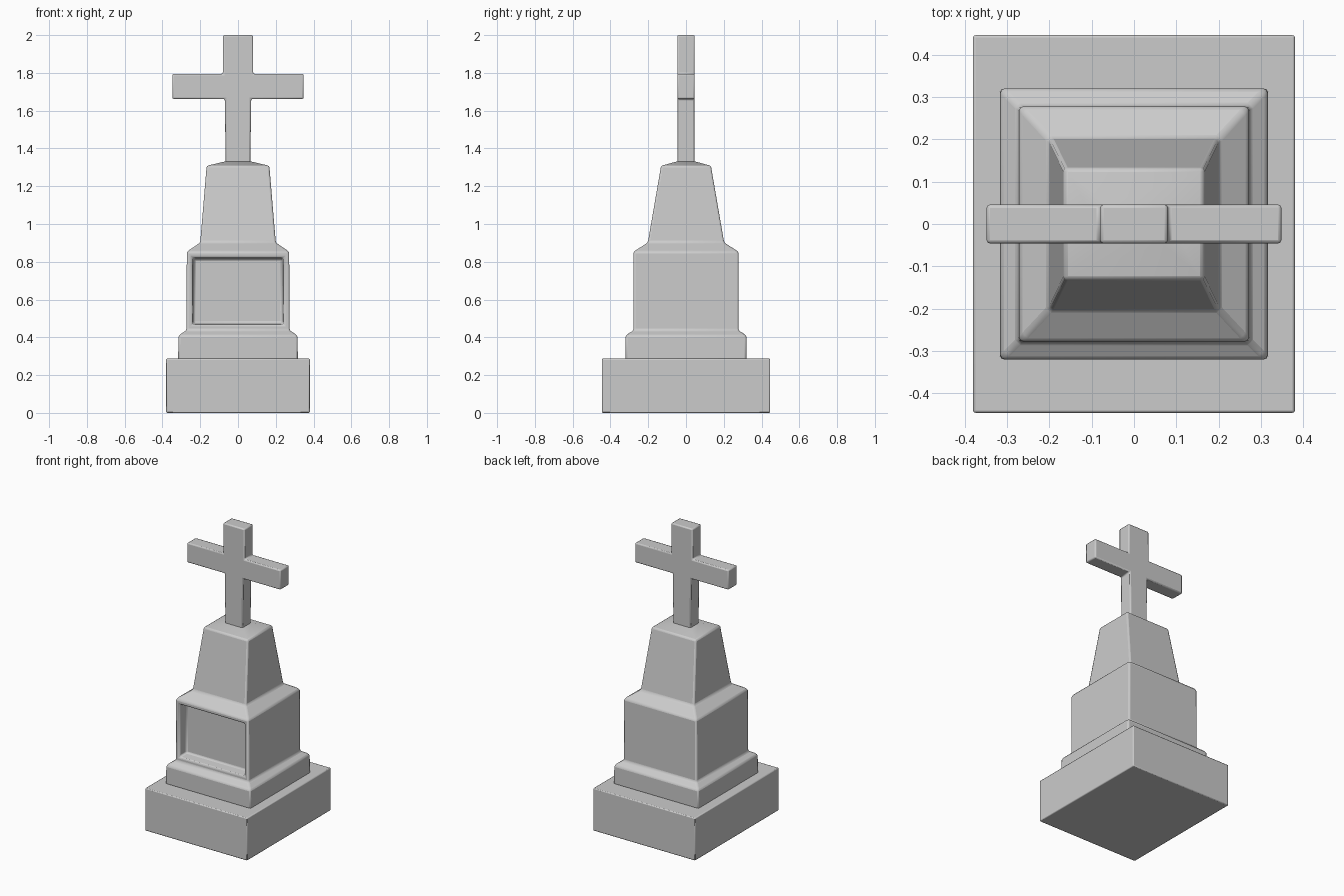
import bpy, bmesh, math

if "Cube" in bpy.data.objects:
    bpy.data.objects.remove(bpy.data.objects["Cube"])


def finish(name, bm, width):
    """Turn a bmesh into an object with softened stone edges."""
    bmesh.ops.recalc_face_normals(bm, faces=bm.faces)
    mesh = bpy.data.meshes.new(name)
    bm.to_mesh(mesh)
    bm.free()
    obj = bpy.data.objects.new(name, mesh)
    bpy.context.collection.objects.link(obj)
    bevel = obj.modifiers.new("worn_edges", "BEVEL")
    bevel.width = width
    bevel.segments = 2
    bevel.limit_method = "ANGLE"
    bevel.angle_limit = math.radians(25)
    bpy.ops.object.select_all(action="DESELECT")
    obj.select_set(True)
    bpy.context.view_layer.objects.active = obj
    bpy.ops.object.shade_smooth_by_angle(angle=math.radians(40))
    return obj


def loft(rings):
    """Stack rectangles (half x, half y, z); returns bmesh and front faces."""
    bm = bmesh.new()
    loops = [[bm.verts.new((sx * x, sy * y, z))
              for sx, sy in ((-1, -1), (1, -1), (1, 1), (-1, 1))]
             for x, y, z in rings]
    fronts = []
    for low, high in zip(loops, loops[1:]):
        for i in range(4):
            j = (i + 1) % 4
            face = bm.faces.new((low[i], low[j], high[j], high[i]))
            if i == 0:
                fronts.append(face)
    bm.faces.new(loops[0][::-1])
    bm.faces.new(loops[-1])
    bm.normal_update()
    return bm, fronts


# Ground slab
bm, _ = loft([(0.38, 0.446, 0), (0.38, 0.446, 0.287)])
finish("plinth", bm, 0.006)

# Step, body and tapered shaft in one stone
bm, fronts = loft([
    (0.317, 0.32, 0.28),
    (0.315, 0.32, 0.41),
    (0.273, 0.278, 0.437),
    (0.271, 0.278, 0.853),
    (0.20, 0.202, 0.902),
    (0.166, 0.132, 1.308),
    (0.065, 0.045, 1.332),
])
# Recessed panel on the front of the body
panel = [fronts[2]]
bmesh.ops.inset_region(bm, faces=panel, thickness=0.043)
bmesh.ops.inset_region(bm, faces=panel, thickness=0.012, depth=-0.065)
finish("pedestal", bm, 0.01)

# Cross, a mirrored outline pulled to thickness
half = [(0.065, 1.31), (0.07, 1.662), (0.348, 1.662),
        (0.348, 1.795), (0.08, 1.795), (0.08, 2.0)]
outline = half + [(-x, z) for x, z in reversed(half)]
bm = bmesh.new()
face = bm.faces.new([bm.verts.new((x, -0.046, z)) for x, z in outline])
pulled = bmesh.ops.extrude_face_region(bm, geom=[face])["geom"]
bmesh.ops.translate(bm, vec=(0, 0.092, 0),
                    verts=[v for v in pulled if isinstance(v, bmesh.types.BMVert)])
finish("cross", bm, 0.008)
